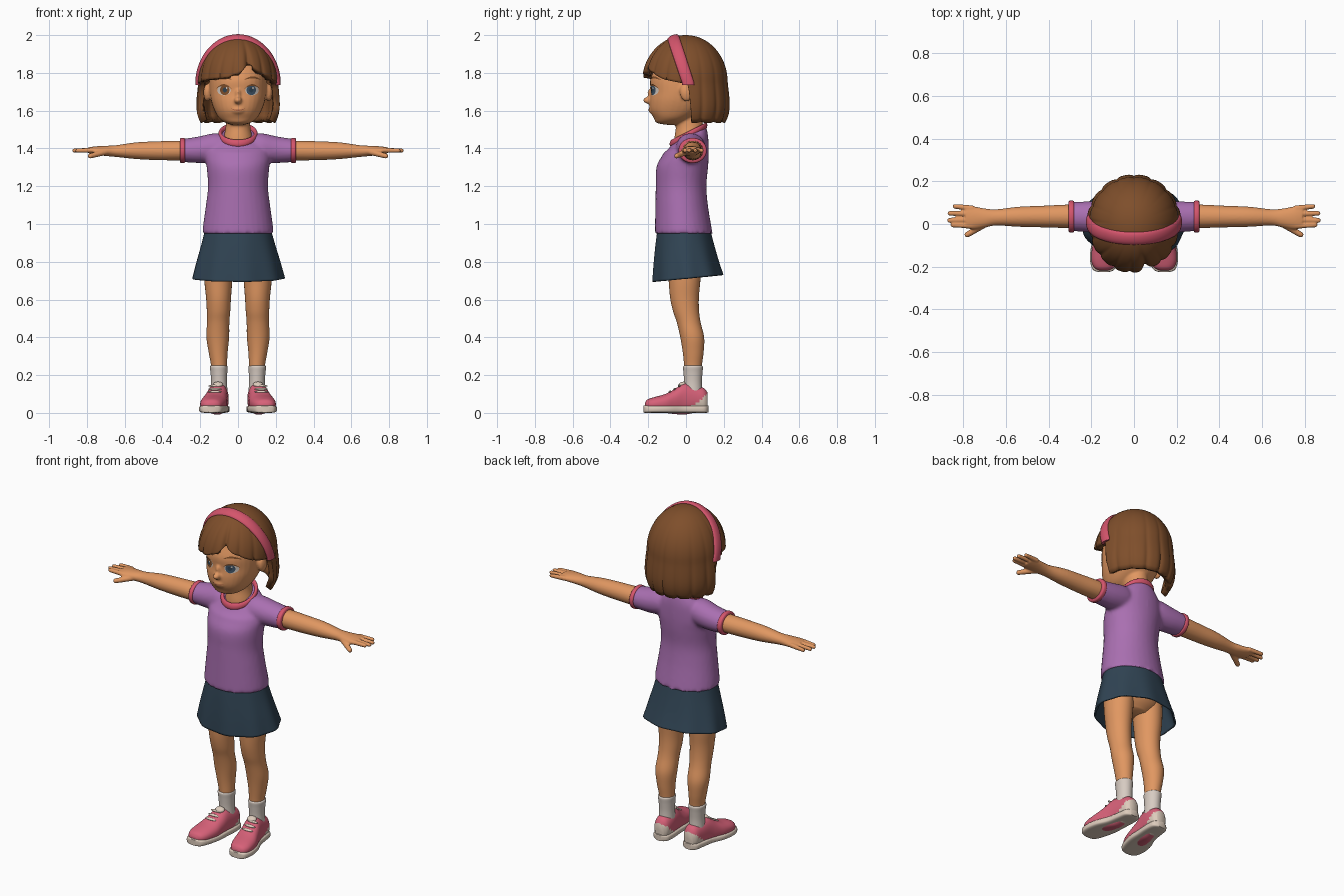
import bpy, bmesh
from math import sin, cos, pi, radians, degrees, sqrt, exp
from mathutils import Vector, Matrix
from mathutils.bvhtree import BVHTree

if "Cube" in bpy.data.objects:
    bpy.data.objects.remove(bpy.data.objects["Cube"])


def material(name, *rgb):
    m = bpy.data.materials.new(name)
    m.use_nodes = True
    m.diffuse_color = (*rgb, 1)
    m.node_tree.nodes["Principled BSDF"].inputs["Base Color"].default_value = (*rgb, 1)
    return m


SKIN = material("skin", .75, .31, .12)
HAIR = material("hair brown", .21, .077, .024)
PINK = material("band pink", .66, .09, .15)
SHIRT = material("shirt purple", .40, .16, .44)
NAVY = material("skirt navy", .03, .058, .088)
SOCK = material("sock white", .68, .6, .54)
SHOE = material("shoe pink", .68, .12, .19)
SOLE = material("sole beige", .72, .6, .5)
LIP = material("lip brown", .42, .13, .06)
IRIS = material("iris blue", .05, .09, .14)


def sample(rows, v):
    """Smooth curve through rows of numbers, v from 0 to 1."""
    n = len(rows) - 1
    i = min(int(v * n), n - 1)
    t = v * n - i
    a, b, c, d = (rows[max(0, min(n, k))] for k in (i - 1, i, i + 1, i + 2))
    return [.5 * (2*q + (r - p)*t + (2*p - 5*q + 4*r - s)*t*t + (3*q - p - 3*r + s)*t**3)
            for p, q, r, s in zip(a, b, c, d)]


def grid(bm, fn, nu, nv, wrap=True, caps=False):
    cols = [[bm.verts.new(fn(i / nu, j / nv)) for j in range(nv + 1)]
            for i in range(nu if wrap else nu + 1)]
    for i in range(nu):
        a, b = cols[i], cols[(i + 1) % len(cols)]
        for j in range(nv):
            bm.faces.new((a[j], a[j + 1], b[j + 1], b[j]))
    if caps:
        bm.faces.new([c[0] for c in cols])
        bm.faces.new([c[-1] for c in cols])


def loft(bm, axis, rows, power=2, n=32, steps=5):
    """Rows: place along axis, two centre values, two radii."""
    def fn(u, v):
        p, c1, c2, r1, r2 = sample(rows, v)
        e = 2 / power
        bend = lambda w: abs(w) ** e * (1 if w > 0 else -1)
        a = c1 + max(r1, .001) * bend(cos(2 * pi * u))
        b = c2 + max(r2, .001) * bend(sin(2 * pi * u))
        return {"x": (p, a, b), "y": (a, p, b), "z": (a, b, p)}[axis]
    grid(bm, fn, n, steps * (len(rows) - 1), caps=True)


def ball(bm, loc, size, tilt=0):
    m = Matrix.Translation(loc) @ Matrix.Rotation(tilt, 4, "X") @ Matrix.Diagonal((*size, 1))
    bmesh.ops.create_uvsphere(bm, u_segments=20, v_segments=12, radius=1, matrix=m)


def finger(bm, start, end, r):
    a, d = Vector(start), Vector(end) - Vector(start)
    for k in range(13):
        ball(bm, a + d * k / 12, [r * (1 - .2 * k / 12)] * 3)


def finish(bm, name, *mats, mirror=False, voxel=0, relax=4, thick=0, closed=True, rule=None):
    if closed:
        bmesh.ops.recalc_face_normals(bm, faces=bm.faces)
    if rule:
        for f in bm.faces:
            f.material_index = rule(f.calc_center_median())
    me = bpy.data.meshes.new(name)
    bm.to_mesh(me)
    bm.free()
    ob = bpy.data.objects.new(name, me)
    bpy.context.collection.objects.link(ob)
    for m in mats:
        me.materials.append(m)
    if voxel:
        r = ob.modifiers.new("Blend", "REMESH")
        r.mode, r.voxel_size, r.use_smooth_shade = "VOXEL", voxel, True
        ob.modifiers.new("Relax", "SMOOTH").iterations = relax
    if thick:
        s = ob.modifiers.new("Thickness", "SOLIDIFY")
        s.thickness, s.offset = thick, -1
    if mirror:
        ob.modifiers.new("Mirror", "MIRROR")
    bpy.context.view_layer.objects.active = ob
    bpy.ops.object.select_all(action="DESELECT")
    ob.select_set(True)
    bpy.ops.object.shade_smooth_by_angle(angle=radians(50))
    return ob


# Head with neck, ears, nose and mouth bulge
bm = bmesh.new()
loft(bm, "z", [(1.525, 0, -.07, .03, .03), (1.535, 0, -.085, .065, .07), (1.56, 0, -.07, .1, .1),
               (1.6, 0, -.05, .124, .14), (1.65, 0, -.035, .142, .158), (1.7, 0, -.025, .15, .162),
               (1.76, 0, -.015, .152, .175), (1.82, 0, 0, .15, .17), (1.9, 0, 0, .12, .14),
               (1.94, 0, 0, .06, .07)], power=2.2)
loft(bm, "z", [(1.41, 0, .015, .085, .08), (1.46, 0, .015, .076, .076), (1.52, 0, .018, .065, .072),
               (1.6, 0, .01, .065, .075)])
ball(bm, (0, -.197, 1.655), (.021, .03, .019))
ball(bm, (0, -.185, 1.68), (.014, .016, .035), .3)
ball(bm, (0, -.184, 1.604), (.035, .014, .02))
for s in (-1, 1):
    ball(bm, (s * .163, 0, 1.695), (.02, .033, .047), .15)
head = finish(bm, "head", SKIN, voxel=.007, relax=4)

# Painted face details laid onto the head surface
bpy.context.view_layer.update()
surface = BVHTree.FromObject(head, bpy.context.evaluated_depsgraph_get())


def decal(name, fn, mat, lift, nu=24, nv=5, wrap=True):
    def place(u, v):
        x, z = fn(u, v)
        hit = surface.ray_cast(Vector((x, -1, z)), Vector((0, 1, 0)))[0]
        return (x, (hit.y if hit else -.17) - lift, z)
    b = bmesh.new()
    grid(b, place, nu, nv, wrap)
    bmesh.ops.remove_doubles(b, verts=b.verts, dist=.0001)
    b.normal_update()
    for f in b.faces:
        if f.normal.y > 0:
            f.normal_flip()
    finish(b, name, mat, closed=False)


def disc(cx, cz, rx, rz):
    return lambda u, v: (cx + rx * v * cos(2 * pi * u), cz + rz * v * sin(2 * pi * u))


def arc(cx, cz, half, rise, width, slope=0):
    return lambda u, v: (cx + half * (2*u - 1), cz + rise * (1 - (2*u - 1)**2) + slope * (2*u - 1)
                         + width * (v - .5) * (1 - .8 * (2*u - 1)**2))


for s, side, colour in ((1, "left", IRIS), (-1, "right", HAIR)):
    decal(side + "_eye_white", disc(s * .074, 1.708, .036, .027), SOCK, .002)
    decal(side + "_iris", disc(s * .07, 1.709, .025, .027), colour, .004)
    decal(side + "_pupil", disc(s * .07, 1.709, .011, .013), NAVY, .006)
    decal(side + "_eye_glint", disc(s * .07 + .01, 1.72, .005, .005), SOCK, .008)
    decal(side + "_lashes", arc(s * .075, 1.716, .04, .02, .009), HAIR, .006, nv=2, wrap=False)
    decal(side + "_brow", arc(s * .077, 1.764, .042, .012, .011), HAIR, .004, nv=2, wrap=False)
decal("mouth", arc(0, 1.612, .038, -.01, .007), LIP, .003, nv=2, wrap=False)

# Bobbed hair with a parted fringe
FRINGE = [(0, 1.535), (82, 1.535), (87, 1.74), (120, 1.76), (165, 1.775), (185, 1.805), (197, 1.85),
          (210, 1.815), (240, 1.765), (273, 1.74), (278, 1.535), (360, 1.535)]


def hair_point(u, v):
    deg = 360 * u
    for (a, za), (b, zb) in zip(FRINGE, FRINGE[1:]):
        if a <= deg <= b:
            low = za + (zb - za) * (deg - a) / (b - a)
    th = radians(deg - 180)
    groove = (1 - abs(sin(8 * th + (.8 * v if low > 1.6 else 0)))) ** 2
    if low < 1.6:
        low += .008 * groove
    z = 2 - (2 - low) * (1 - (1 - v) ** 1.0) ** 1.7
    if z > 1.75:
        k = sqrt(max(0, 1 - ((z - 1.75) / .25) ** 2))
    else:
        d = (1.75 - z) / .215
        k = 1 + .12 * d - .18 * d ** 4
    k *= 1 - .045 * groove * v * v - .06 * v * exp(-((deg - 196) / 5) ** 2)
    return (.212 * k * sin(th), -(.233 if cos(th) > 0 else .222) * k * cos(th), z)


bm = bmesh.new()
grid(bm, hair_point, 180, 32)
bmesh.ops.remove_doubles(bm, verts=bm.verts, dist=.0001)
finish(bm, "hair", HAIR, thick=.035, closed=False)


# Headband arched over the hair
def band_point(u, v):
    a = radians(-92 + 184 * v)
    top = max(0, cos(a))
    centre = Vector((.212 * sin(a), .012 - .08 * top, 1.745 + .242 * cos(a)))
    across = Vector((0, -1, -.42 * top)).normalized()
    out = Vector((sin(a), -.42 * top, cos(a))).normalized()
    return centre + across * .032 * cos(2 * pi * u) + out * .014 * sin(2 * pi * u)


bm = bmesh.new()
grid(bm, band_point, 16, 48, caps=True)
finish(bm, "headband", PINK)

# Shirt: torso with a sloped neckline, blended into both sleeves
bm = bmesh.new()
loft(bm, "z", [(.95, 0, -.012, .19, .153), (1, 0, -.016, .184, .148), (1.1, 0, -.023, .17, .139),
               (1.2, 0, -.026, .159, .134), (1.3, 0, -.02, .166, .137), (1.36, 0, -.004, .172, .124),
               (1.42, 0, .012, .155, .107), (1.455, 0, .016, .12, .096), (1.475, 0, .015, .092, .088)])
for v in bm.verts:
    v.co.z += .5 * (v.co.y - .015) * max(0, min(1, (v.co.z - 1.38) / .09))
for s in (-1, 1):
    loft(bm, "x", [(s * .07, .02, 1.405, .07, .07), (s * .13, .025, 1.403, .078, .077),
                   (s * .21, .033, 1.393, .073, .07), (s * .295, .035, 1.389, .068, .061)])
finish(bm, "shirt", SHIRT, voxel=.01, relax=5)

bm = bmesh.new()
loft(bm, "x", [(.28, .035, 1.389, .066, .058), (.285, .035, 1.389, .074, .066),
               (.302, .035, 1.389, .074, .066), (.308, .035, 1.389, .066, .058)])
finish(bm, "sleeve_cuffs", PINK, mirror=True)


def collar_point(u, v):
    a, b = 2 * pi * u, 2 * pi * v
    r = 1 + .11 * cos(b)
    y = .013 + .09 * r * sin(a)
    return (.094 * r * cos(a), y, 1.474 + .5 * (y - .015) + .018 * sin(b))


bm = bmesh.new()
grid(bm, collar_point, 48, 12)
bmesh.ops.remove_doubles(bm, verts=bm.verts, dist=.0001)
finish(bm, "collar", PINK)


# Flared skirt with soft folds and a dipping front hem
def skirt_point(u, v):
    a = 2 * pi * u
    p, cy, rx, ry = sample([(.98, -.012, .172, .138), (.9, -.008, .193, .153),
                            (.8, 0, .222, .171), (.712, .01, .245, .187)], v)
    k = 1 + .018 * v * sin(9 * a)
    y = cy - ry * k * cos(a)
    return (rx * k * sin(a), y, p + .1 * v * y)


bm = bmesh.new()
grid(bm, skirt_point, 108, 18)
finish(bm, "skirt", NAVY, thick=.01, closed=False)

# Arms with hands
bm = bmesh.new()
loft(bm, "x", [(.2, .035, 1.39, .054, .052), (.31, .036, 1.389, .055, .052), (.42, .035, 1.388, .051, .05),
               (.54, .034, 1.388, .047, .044), (.645, .031, 1.386, .038, .031), (.7, .028, 1.387, .045, .027),
               (.755, .029, 1.389, .054, .022), (.79, .032, 1.39, .052, .016)])
for y, tip, spread in ((-.008, .85, -.005), (.02, .866, .017), (.048, .864, .05), (.074, .84, .083)):
    finger(bm, (.76, y, 1.391), (tip, spread, 1.389), .014)
finger(bm, (.7, 0, 1.382), (.782, -.05, 1.36), .017)
finish(bm, "arms", SKIN, mirror=True, voxel=.005, relax=3)

# Hips and legs
bm = bmesh.new()
loft(bm, "z", [(.74, 0, -.005, .08, .06), (.79, 0, -.005, .15, .1), (.87, 0, -.01, .165, .12),
               (.95, 0, -.01, .15, .12)])
finish(bm, "hips", SKIN)
bm = bmesh.new()
loft(bm, "z", [(.9, .088, -.01, .08, .098), (.8, .1, -.009, .079, .092), (.7, .104, -.008, .074, .084),
               (.61, .103, -.008, .066, .076), (.54, .103, 0, .062, .069), (.48, .105, .014, .059, .063),
               (.4, .107, .033, .06, .063), (.32, .105, .038, .05, .055), (.24, .1, .037, .041, .046),
               (.16, .1, .037, .038, .044)])
finish(bm, "legs", SKIN, mirror=True)

bm = bmesh.new()
loft(bm, "z", [(.1, .1, .037, .045, .05), (.16, .1, .037, .042, .047), (.21, .101, .037, .044, .05),
               (.242, .102, .037, .047, .053), (.25, .102, .037, .042, .048)])
finish(bm, "socks", SOCK, mirror=True)

# Shoes, with a pale heel counter, soles, tongue and laces
bm = bmesh.new()
loft(bm, "y", [(-.218, .142, .04, .02, .012), (-.205, .141, .042, .045, .028), (-.17, .138, .045, .062, .038),
               (-.11, .128, .05, .068, .05), (-.06, .118, .06, .061, .066), (-.01, .108, .074, .054, .083),
               (.05, .1, .073, .051, .072), (.095, .098, .067, .045, .064), (.115, .098, .06, .028, .046)],
     power=2.3)
finish(bm, "shoes", SHOE, SOLE, mirror=True, rule=lambda c: int(c.y > .03 and c.z < .01 + .8 * c.y))

bm = bmesh.new()
loft(bm, "y", [(-.226, .142, .02, .022, .017), (-.212, .142, .02, .052, .02), (-.16, .137, .02, .07, .02),
               (-.09, .124, .02, .073, .02), (-.02, .108, .02, .06, .02), (.05, .1, .02, .056, .02),
               (.1, .098, .02, .048, .02), (.12, .098, .02, .022, .018)], power=4)
finish(bm, "soles", SOLE, mirror=True)

bm = bmesh.new()
ball(bm, (.106, -.02, .15), (.028, .022, .014), .35)
for y, z in ((-.085, .112), (-.06, .126), (-.035, .143)):
    ball(bm, (.12 + y * -.03, y, z), (.036, .008, .006), .5)
finish(bm, "laces", SOLE, mirror=True)
